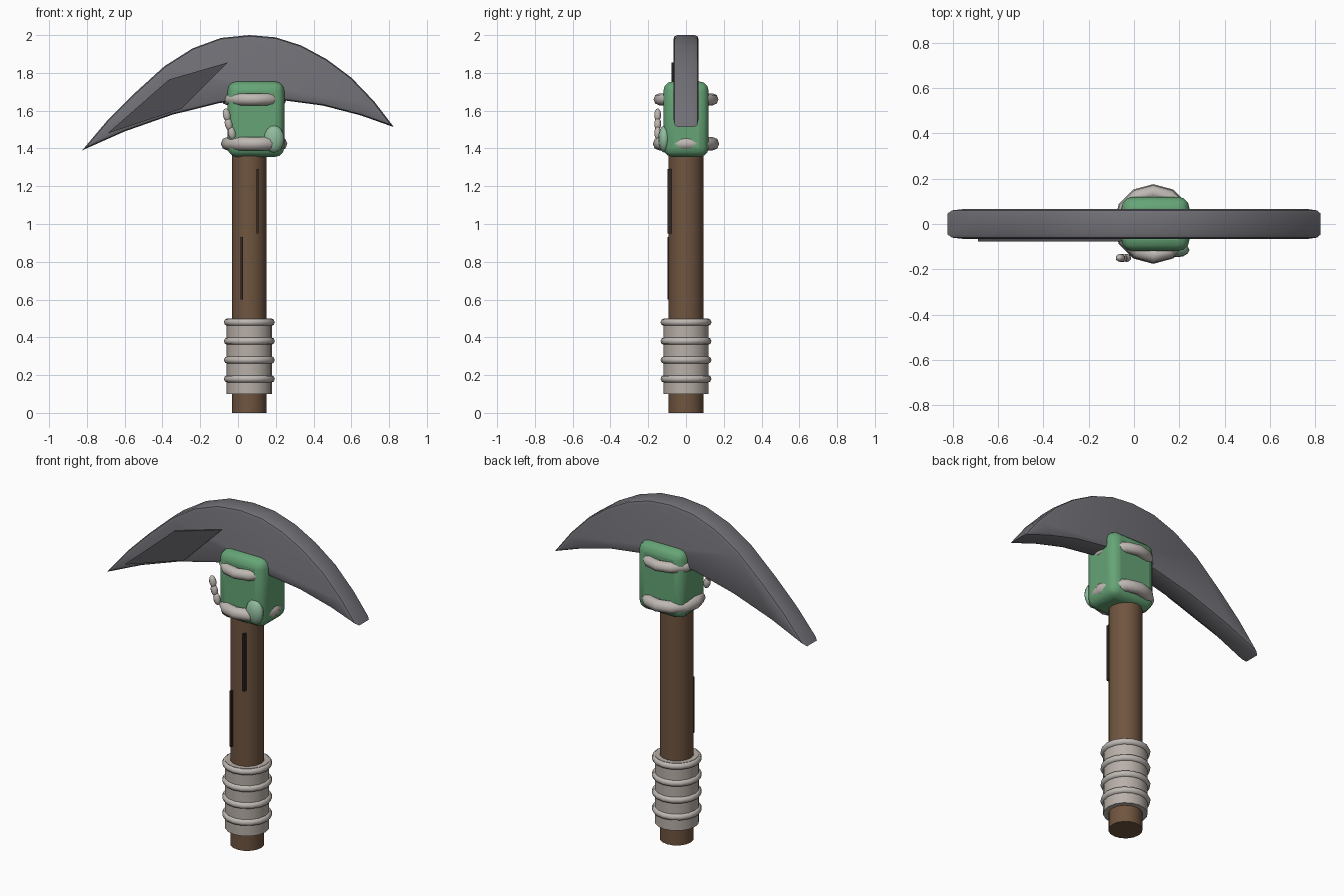
import bpy, bmesh, math
from mathutils import Vector

if "Cube" in bpy.data.objects:
    bpy.data.objects.remove(bpy.data.objects["Cube"])

def material(name, rgb):
    m = bpy.data.materials.new(name)
    m.diffuse_color = (*rgb, 1)
    m.use_nodes = True
    m.node_tree.nodes["Principled BSDF"].inputs["Base Color"].default_value = m.diffuse_color
    return m

STEEL = material("steel", (0.16, 0.16, 0.18))
DARK = material("dark_steel", (0.075, 0.075, 0.085))
WOOD = material("wood", (0.16, 0.09, 0.05))
CRACK = material("crack", (0.03, 0.02, 0.015))
GREEN = material("green", (0.13, 0.37, 0.18))
PALE = material("pale_green", (0.28, 0.5, 0.34))
CLOTH = material("cloth", (0.48, 0.43, 0.39))
ROPE = material("rope", (0.52, 0.48, 0.45))

def finish(name, mat, angle=40):
    o = bpy.context.object
    o.name = name
    o.data.materials.append(mat)
    bpy.ops.object.transform_apply(location=False, rotation=True, scale=True)
    bpy.ops.object.shade_smooth_by_angle(angle=math.radians(angle))
    return o

def cylinder(name, mat, x, z0, z1, r, sides):
    bpy.ops.mesh.primitive_cylinder_add(vertices=sides, radius=r, depth=z1 - z0,
                                        location=(x, 0, (z0 + z1) / 2))
    return finish(name, mat)

def ring(name, mat, x, z, major, minor, seg):
    bpy.ops.mesh.primitive_torus_add(location=(x, 0, z), major_radius=major, minor_radius=minor,
                                     major_segments=seg, minor_segments=8)
    return finish(name, mat, 60)

def ball(name, mat, loc, scale, tilt=0):
    bpy.ops.mesh.primitive_uv_sphere_add(segments=12, ring_count=8, radius=1, location=loc,
                                         rotation=(0, tilt, 0))
    bpy.context.object.scale = scale
    return finish(name, mat, 60)

def box(name, mat, loc, size, bevel=0):
    bpy.ops.mesh.primitive_cube_add(size=1, location=loc)
    bpy.context.object.scale = size
    o = finish(name, mat)
    if bevel:
        b = o.modifiers.new("bevel", 'BEVEL')
        b.width, b.segments = bevel, 3
    return o

def plate(name, mat, profile, y0, y1, bevel=0):
    """Extrude an x-z outline from y0 to y1, rounding only its rims."""
    bm = bmesh.new()
    face = bm.faces.new([bm.verts.new((x, y0, z)) for x, z in profile])
    ext = bmesh.ops.extrude_face_region(bm, geom=[face])
    for v in ext["geom"]:
        if isinstance(v, bmesh.types.BMVert):
            v.co.y = y1
    bmesh.ops.recalc_face_normals(bm, faces=bm.faces)
    if bevel:
        rims = [e for e in bm.edges if abs(e.verts[0].co.y - e.verts[1].co.y) < 1e-5]
        bmesh.ops.bevel(bm, geom=rims, offset=bevel, segments=2, profile=0.5, affect='EDGES')
    me = bpy.data.meshes.new(name)
    bm.to_mesh(me)
    bm.free()
    o = bpy.data.objects.new(name, me)
    bpy.context.collection.objects.link(o)
    bpy.ops.object.select_all(action='DESELECT')
    o.select_set(True)
    bpy.context.view_layer.objects.active = o
    return finish(name, mat, 40)

# Curved blade
top = [(-0.825, 1.39), (-0.69, 1.55), (-0.55, 1.69), (-0.39, 1.835), (-0.24, 1.93), (-0.09, 1.985),
       (0.06, 2.0), (0.2, 1.988), (0.335, 1.945), (0.47, 1.872), (0.6, 1.775), (0.72, 1.65)]
bottom = [(0.825, 1.513), (0.65, 1.575), (0.45, 1.627), (0.24, 1.655), (0.07, 1.66),
          (-0.1, 1.64), (-0.35, 1.578), (-0.6, 1.49)]
plate("blade", STEEL, top + bottom, -0.066, 0.066, 0.02)
plate("blade_facet", DARK, [(-0.69, 1.48), (-0.365, 1.765), (-0.055, 1.855), (-0.3, 1.61)],
      -0.077, -0.06)

# Handle with cracks
X = 0.06
cylinder("handle", WOOD, X, 0, 1.45, 0.092, 16)
for x, z0, z1 in ((0.103, 0.95, 1.29), (0.02, 0.6, 0.93)):
    box("handle_crack", CRACK, (x, -0.085, (z0 + z1) / 2), (0.012, 0.028, z1 - z0))

# Wrapped grip
cylinder("grip", CLOTH, X, 0.1, 0.5, 0.12, 16)
for i in range(4):
    ring("grip_ring", ROPE, X, 0.18 + 0.1 * i, 0.115, 0.02, 16)

# Head binding: block, ropes, stone and hanging beads
box("binding_block", GREEN, (0.095, 0, 1.555), (0.3, 0.24, 0.4), 0.05)
ring("binding_rope_upper", ROPE, 0.085, 1.66, 0.14, 0.032, 12)
ring("binding_rope_lower", ROPE, 0.085, 1.425, 0.14, 0.036, 12)
ball("stone", PALE, (0.19, -0.115, 1.45), (0.055, 0.032, 0.072))
for x, z in ((-0.06, 1.577), (-0.05, 1.53), (-0.033, 1.482)):
    ball("bead", ROPE, (x, -0.15, z), (0.02, 0.018, 0.035), -0.2)
